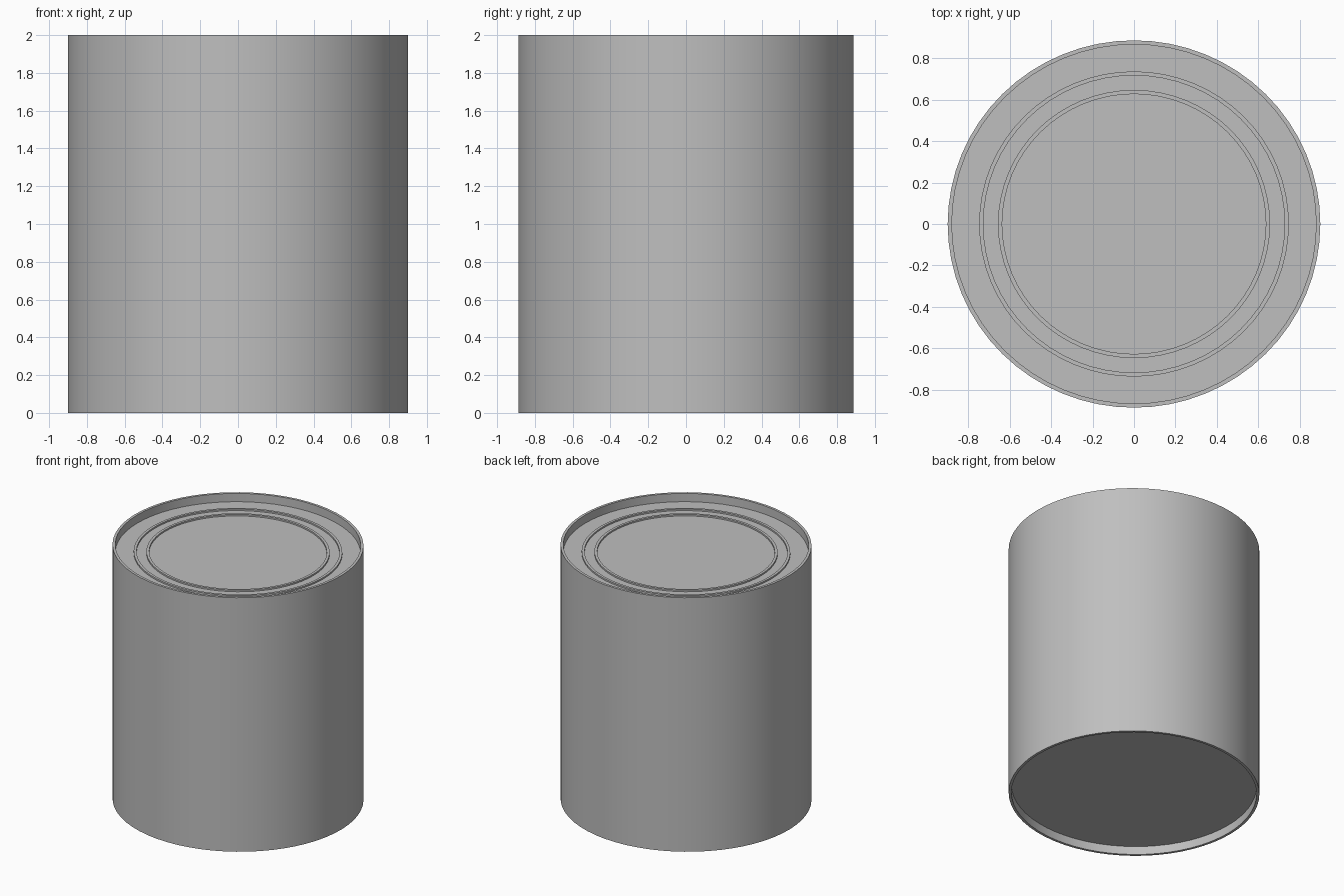
import bpy, bmesh, math

if "Cube" in bpy.data.objects:
    bpy.data.objects.remove(bpy.data.objects["Cube"])

SEGMENTS = 64
RX, RY = 0.90, 0.887      # slightly oval footprint
FLOOR, LID = 0.065, 1.935  # recessed bottom and lid heights
RIDGE = 0.012              # height of the pressed rings

metal = bpy.data.materials.new("grey_metal")
metal.diffuse_color = (0.52, 0.52, 0.52, 1)
metal.use_nodes = True
metal.node_tree.nodes["Principled BSDF"].inputs["Base Color"].default_value = metal.diffuse_color


def lathe(name, profile):
    """Spin (radius, z) points around z; points at radius 0 become poles."""
    bm = bmesh.new()
    verts = [bm.verts.new((r, 0, z)) for r, z in profile]
    edges = [bm.edges.new(pair) for pair in zip(verts, verts[1:])]
    bmesh.ops.spin(bm, geom=verts + edges, cent=(0, 0, 0), axis=(0, 0, 1),
                   angle=math.tau, steps=SEGMENTS, use_merge=True)
    bmesh.ops.remove_doubles(bm, verts=bm.verts, dist=1e-5)
    bmesh.ops.scale(bm, vec=(1, RY / RX, 1), verts=bm.verts)
    bmesh.ops.recalc_face_normals(bm, faces=bm.faces)
    mesh = bpy.data.meshes.new(name)
    bm.to_mesh(mesh)
    bm.free()
    mesh.materials.append(metal)
    obj = bpy.data.objects.new(name, mesh)
    bpy.context.collection.objects.link(obj)
    bpy.context.view_layer.objects.active = obj
    obj.select_set(True)
    bpy.ops.object.shade_smooth_by_angle(angle=math.radians(30))
    obj.select_set(False)
    return obj


# Lid: recessed disc with two thin raised rings
lid = [(0.88, LID)]
for outer, inner in ((0.748, 0.728), (0.657, 0.637)):
    lid += [(outer, LID), (outer, LID + RIDGE),
            (inner, LID + RIDGE), (inner, LID)]
lid.append((0, LID))

# Can: recessed bottom, outer wall, rolled-over rim and lid in one shell
lathe("can", [(0, FLOOR), (0.88, FLOOR), (0.88, 0), (RX, 0),
              (RX, 2), (0.88, 2)] + lid)
